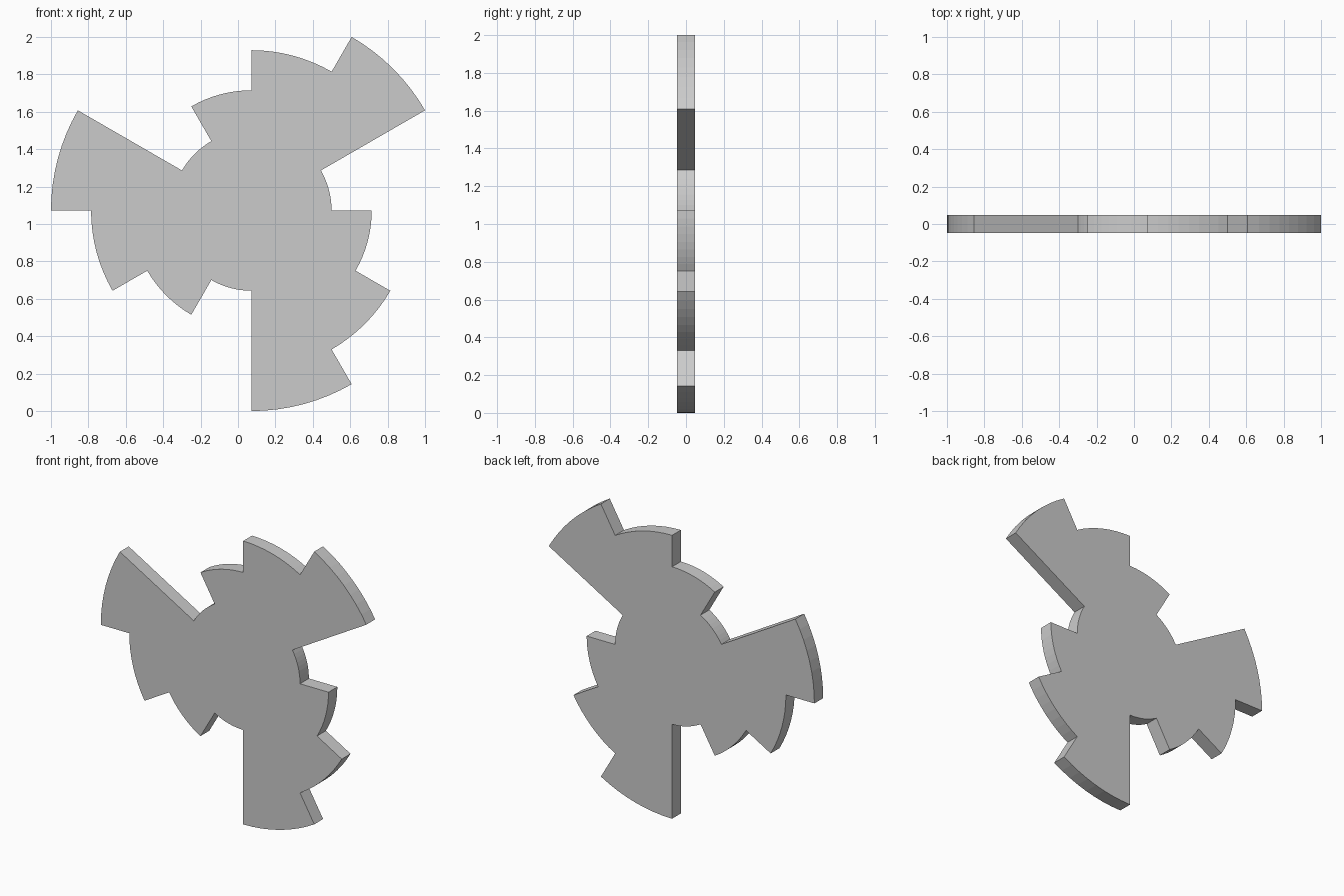
import bpy, bmesh
from math import cos, sin, pi

if "Cube" in bpy.data.objects:
    bpy.data.objects.remove(bpy.data.objects["Cube"])

R = 2 / (1 + cos(pi / 6))      # outer radius so the width is 2
CX, CZ = R - 1, R              # hub centre
HALF = 0.0475                  # half thickness
STEPS = 8                      # arc segments per 30 degree sector

# Repeating four-step radii, three times around the disc
radii = [0.4, 1.0, 0.8, 0.6,
         0.4, 1.0, 0.8, 0.6,
         0.4, 1.0, 0.8, 0.6]

# Stepped disc outline
bm = bmesh.new()
verts = []
for i, f in enumerate(radii):
    for s in range(STEPS + 1):
        a = (i + s / STEPS) * pi / 6
        verts.append(bm.verts.new((CX + R * f * cos(a), -HALF, CZ + R * f * sin(a))))
face = bm.faces.new(verts)

# Thickness
ext = bmesh.ops.extrude_face_region(bm, geom=[face])
moved = [g for g in ext["geom"] if isinstance(g, bmesh.types.BMVert)]
bmesh.ops.translate(bm, verts=moved, vec=(0, 2 * HALF, 0))
bmesh.ops.recalc_face_normals(bm, faces=bm.faces[:])

mesh = bpy.data.meshes.new("stepped_disc")
bm.to_mesh(mesh)
bm.free()
disc = bpy.data.objects.new("stepped_disc", mesh)
bpy.context.collection.objects.link(disc)
